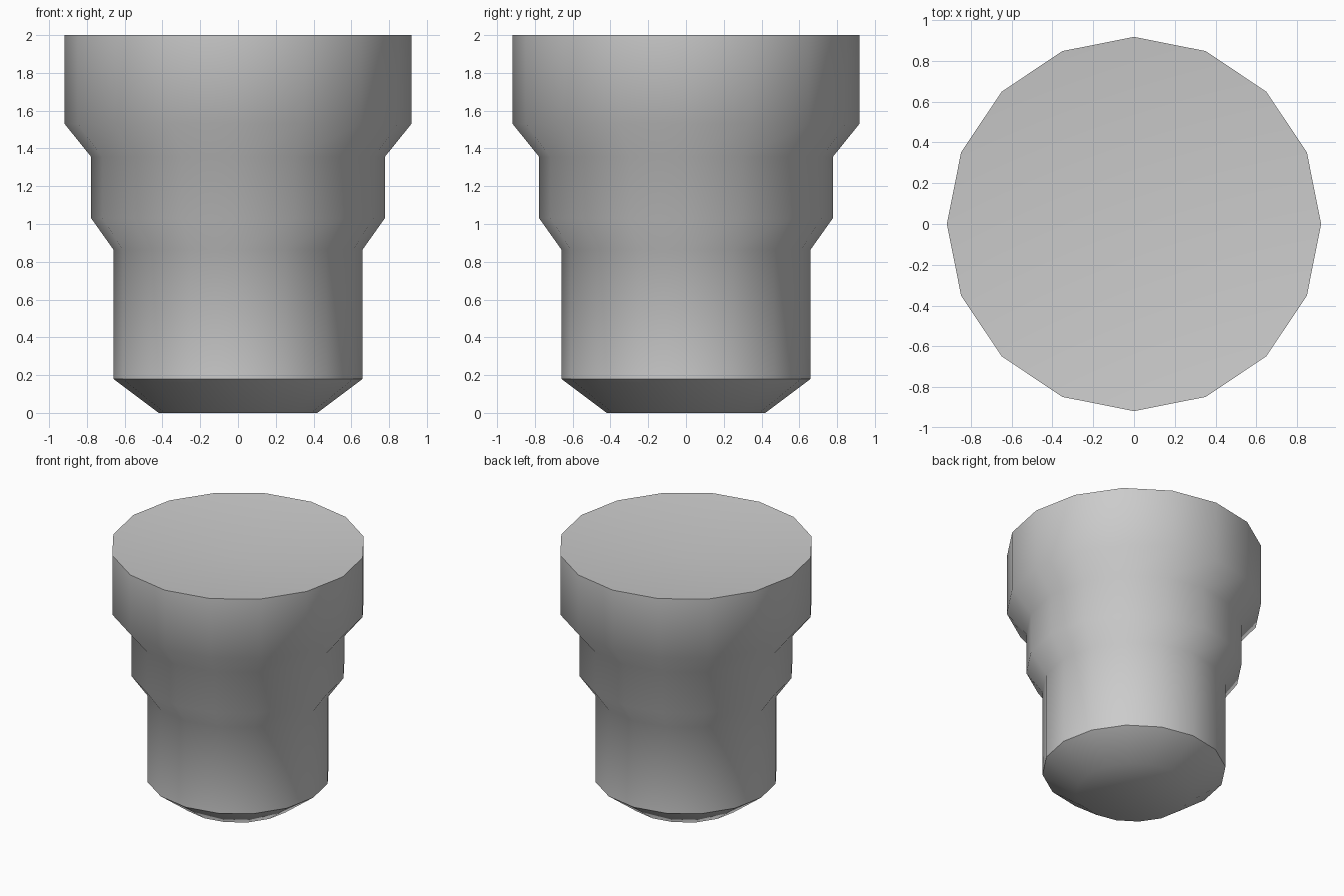
import bpy
import bmesh
import math

cube = bpy.data.objects.get("Cube")
if cube:
    bpy.data.objects.remove(cube, do_unlink=True)

SIDES = 16

# Plain grey
grey = bpy.data.materials.new("plain_grey")
grey.use_nodes = True
colour = (0.6, 0.6, 0.6, 1)
grey.diffuse_color = colour
grey.node_tree.nodes["Principled BSDF"].inputs["Base Color"].default_value = colour

# Radius and height of each ring, from the foot to the head
profile = [(0.42, 0), (0.66, 0.18), (0.66, 0.865), (0.777, 1.03),
           (0.777, 1.355), (0.918, 1.53), (0.918, 2)]

# Stepped plug: rings joined by side faces, with a flat foot
bm = bmesh.new()
rings = []
for radius, z in profile:
    angles = [math.tau * i / SIDES for i in range(SIDES)]
    rings.append([bm.verts.new((radius * math.cos(a), radius * math.sin(a), z))
                  for a in angles])
for low, high in zip(rings, rings[1:]):
    for i in range(SIDES):
        j = (i + 1) % SIDES
        bm.faces.new((low[i], low[j], high[j], high[i]))
bm.faces.new(rings[0][::-1])

# Head: shallow dish sloping to its centre
centre = bm.verts.new((0, 0, 1.91))
rim = rings[-1]
for i in range(SIDES):
    bm.faces.new((rim[i], rim[(i + 1) % SIDES], centre))

mesh = bpy.data.meshes.new("stepped_plug")
bm.to_mesh(mesh)
bm.free()
mesh.materials.append(grey)
plug = bpy.data.objects.new("stepped_plug", mesh)
bpy.context.collection.objects.link(plug)

# Soft steps, crisp head rim and foot edge
bpy.ops.object.select_all(action="DESELECT")
plug.select_set(True)
bpy.context.view_layer.objects.active = plug
bpy.ops.object.shade_smooth_by_angle(angle=math.radians(45))
